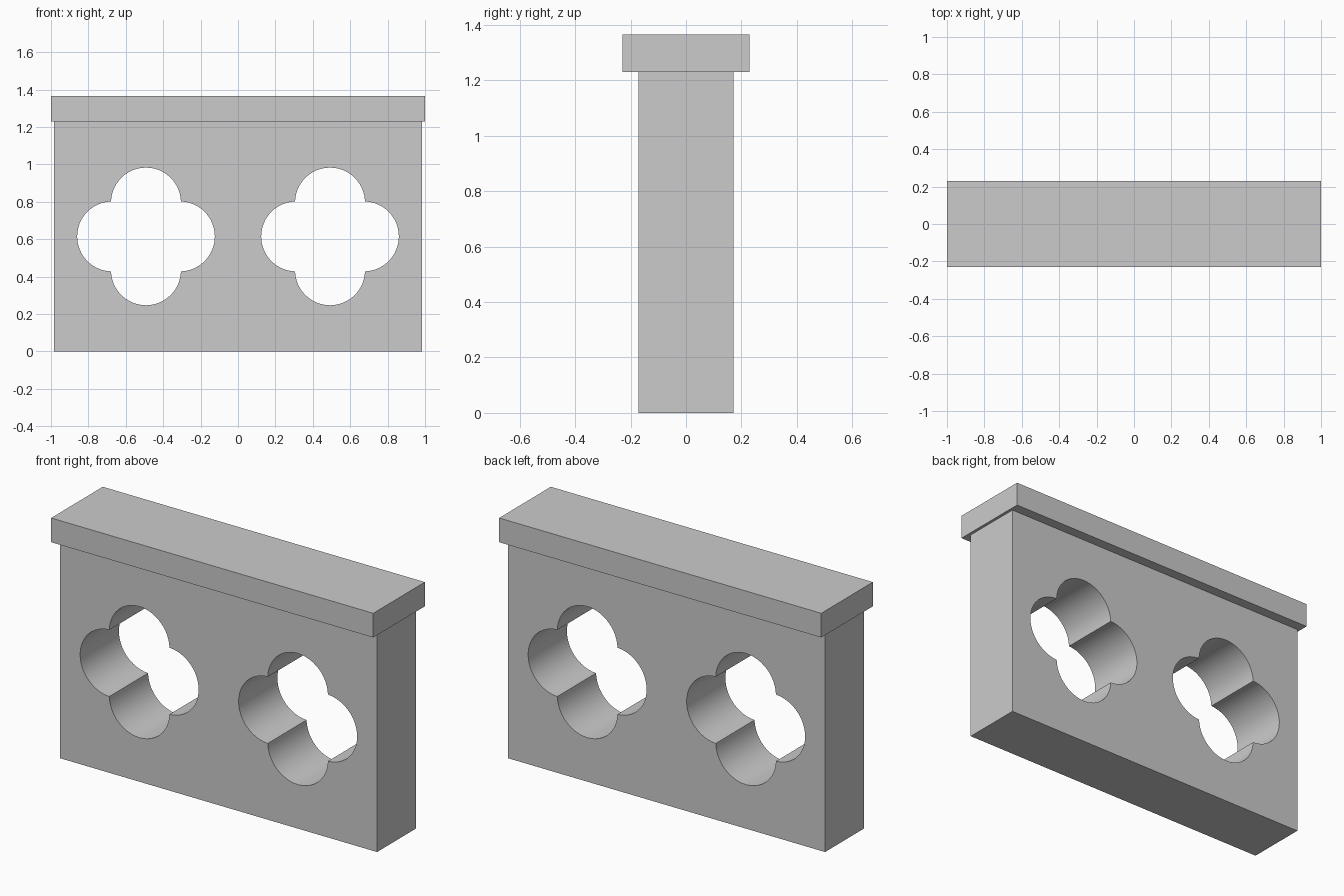
import bpy, bmesh, math
from mathutils import Vector

if "Cube" in bpy.data.objects:
    bpy.data.objects.remove(bpy.data.objects["Cube"])

WALL_X, WALL_Y, WALL_Z = 0.984, 0.172, 1.23
CAP_X, CAP_Y, CAP_TOP = 1.0, 0.229, 1.366
LOBE_OFFSET, LOBE_R, LOBE_STEPS = 0.181, 0.187, 24


def quatrefoil(cx, cz):
    """Outline of four overlapping circular lobes around (cx, cz)."""
    d, r = LOBE_OFFSET, LOBE_R
    corner = (d + math.sqrt(2 * r * r - d * d)) / 2
    half = math.pi / 2 - math.atan2(corner - d, corner)
    pts = []
    for k in range(4):
        turn = k * math.pi / 2
        for i in range(LOBE_STEPS):
            a = turn - half + 2 * half * i / LOBE_STEPS
            pts.append((cx + d * math.cos(turn) + r * math.cos(a),
                        cz + d * math.sin(turn) + r * math.sin(a)))
    return pts


def make_object(name, bm):
    bmesh.ops.recalc_face_normals(bm, faces=bm.faces[:])
    mesh = bpy.data.meshes.new(name)
    bm.to_mesh(mesh)
    bm.free()
    obj = bpy.data.objects.new(name, mesh)
    bpy.context.collection.objects.link(obj)
    return obj


# Pierced wall: outline and two openings filled, then extruded through
bm = bmesh.new()
outline = [(-WALL_X, 0), (WALL_X, 0), (WALL_X, WALL_Z), (-WALL_X, WALL_Z)]
loops = [outline] + [quatrefoil(s * WALL_X / 2, WALL_Z / 2) for s in (-1, 1)]
for loop in loops:
    vs = [bm.verts.new((x, -WALL_Y, z)) for x, z in loop]
    for a, b in zip(vs, vs[1:] + vs[:1]):
        bm.edges.new((a, b))
bmesh.ops.triangle_fill(bm, edges=bm.edges[:], use_beauty=True, normal=(0, -1, 0))
ext = bmesh.ops.extrude_face_region(bm, geom=bm.faces[:], use_keep_orig=True)
back = [g for g in ext["geom"] if isinstance(g, bmesh.types.BMVert)]
bmesh.ops.translate(bm, verts=back, vec=Vector((0, 2 * WALL_Y, 0)))
wall = make_object("pierced_wall", bm)
bpy.context.view_layer.objects.active = wall
wall.select_set(True)
bpy.ops.object.shade_smooth_by_angle(angle=math.radians(30))

# Coping slab on top
bm = bmesh.new()
bmesh.ops.create_cube(bm, size=1)
bmesh.ops.scale(bm, verts=bm.verts[:], vec=(2 * CAP_X, 2 * CAP_Y, CAP_TOP - WALL_Z))
bmesh.ops.translate(bm, verts=bm.verts[:], vec=(0, 0, (CAP_TOP + WALL_Z) / 2))
make_object("coping_slab", bm)
